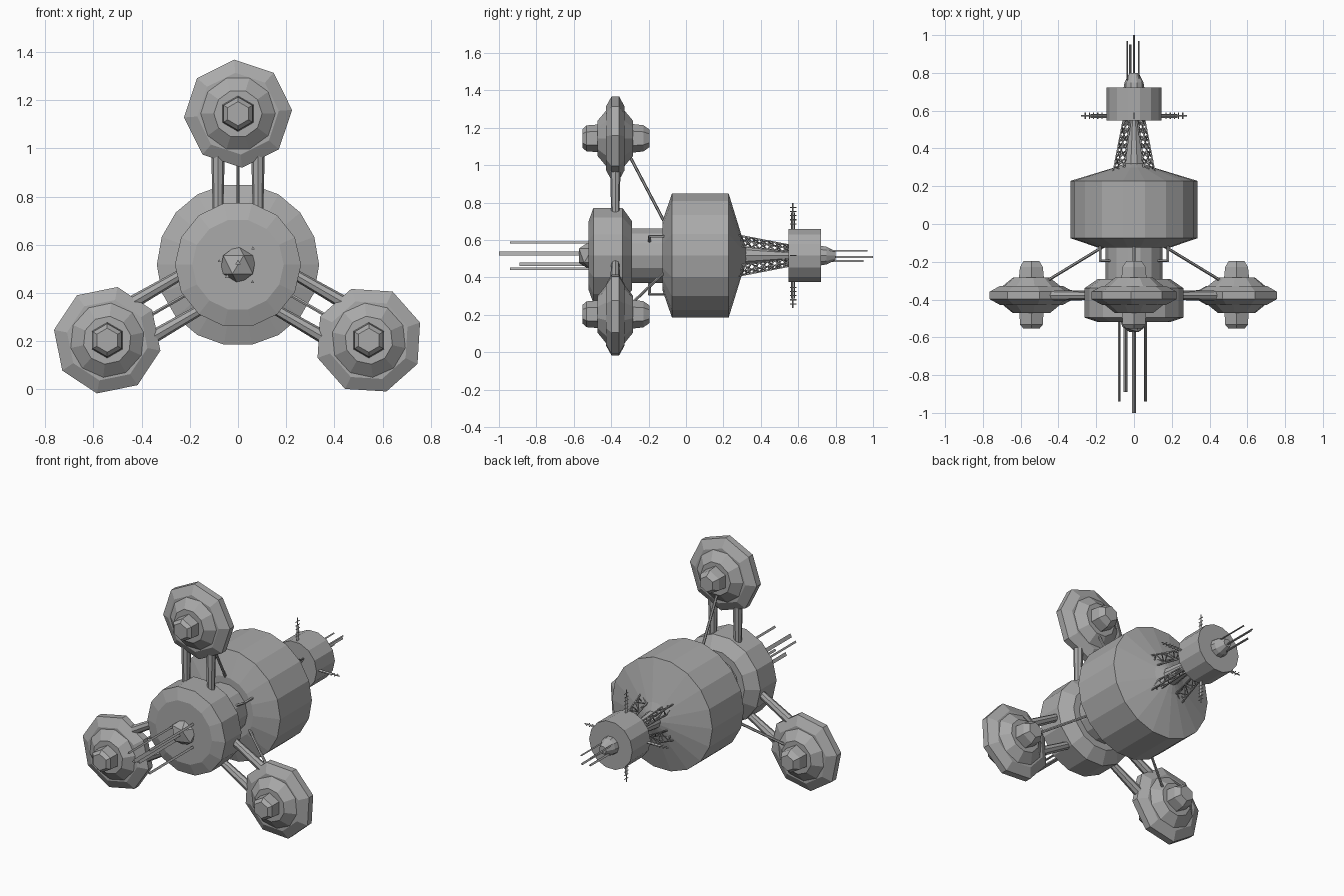
import bpy, bmesh, math
from mathutils import Matrix, Vector

cube = bpy.data.objects.get("Cube")
if cube:
    bpy.data.objects.remove(cube)

AXIS = 0.517          # height of the station's long axis
grey = bpy.data.materials.new("hull_grey")
grey.use_nodes = True
grey.diffuse_color = (0.4, 0.4, 0.4, 1)
grey.node_tree.nodes["Principled BSDF"].inputs["Base Color"].default_value = (0.4, 0.4, 0.4, 1)


def finish(name, bm, turn=0):
    """Turn a part about the long axis, lift it and link it."""
    bmesh.ops.recalc_face_normals(bm, faces=bm.faces)
    bm.transform(Matrix.Translation((0, 0, AXIS)) @ Matrix.Rotation(math.radians(turn), 4, 'Y'))
    mesh = bpy.data.meshes.new(name)
    bm.to_mesh(mesh)
    bm.free()
    mesh.materials.append(grey)
    obj = bpy.data.objects.new(name, mesh)
    bpy.context.collection.objects.link(obj)
    return obj


def lathe(bm, profile, sides, phase=0, centre=(0, 0)):
    """Closed solid from (y, radius) pairs around a line parallel to y."""
    rings = []
    for y, r in profile:
        ring = []
        for i in range(sides):
            a = math.radians(phase) + math.tau * i / sides
            ring.append(bm.verts.new((centre[0] + r * math.cos(a), y, centre[1] + r * math.sin(a))))
        rings.append(ring)
    for a, b in zip(rings, rings[1:]):
        for i in range(sides):
            j = (i + 1) % sides
            bm.faces.new((a[i], a[j], b[j], b[i]))
    bm.faces.new(rings[0])
    bm.faces.new(rings[-1])


def rod(bm, start, end, r1, r2=None, sides=4):
    start, end = Vector(start), Vector(end)
    d = end - start
    place = Matrix.Translation((start + end) / 2) @ d.to_track_quat('Z', 'Y').to_matrix().to_4x4()
    bmesh.ops.create_cone(bm, cap_ends=True, segments=sides, radius1=r1,
                          radius2=r1 if r2 is None else r2, depth=d.length, matrix=place)


def turned(name, profile, sides, phase=0):
    bm = bmesh.new()
    lathe(bm, profile, sides, phase)
    return finish(name, bm)


# Main body
turned("front_hub", [(-0.52, 0.19), (-0.495, 0.262), (-0.34, 0.262), (-0.29, 0.19)], 14)
turned("neck", [(-0.3, 0.15), (-0.1, 0.15)], 14)
turned("main_tank", [(-0.125, 0.19), (-0.075, 0.337), (0.228, 0.337), (0.3, 0.1), (0.32, 0.05)], 18)
turned("rear_spine", [(0.3, 0.055), (0.56, 0.025)], 10)
turned("rear_module", [(0.547, 0.145), (0.722, 0.145)], 14)
turned("rear_nose", [(0.72, 0.055), (0.75, 0.05), (0.8, 0.024)], 10)

bm = bmesh.new()
bmesh.ops.create_icosphere(bm, subdivisions=1, radius=0.085,
                           matrix=Matrix.Translation((0, -0.5, 0)))
finish("front_nub", bm)

# Three pods with their struts and braces
ARM = 0.627
MID = -0.378
for k, side in enumerate(("top", "right", "left")):
    turn = 120 * k
    bm = bmesh.new()
    rim = [(-0.05, 0.17), (-0.02, 0.225), (0.02, 0.225), (0.05, 0.17)]
    lathe(bm, [(MID + y, r) for y, r in rim], 8, 4, (0, ARM))
    finish(side + "_pod_rim", bm, turn)

    bm = bmesh.new()
    body = [(-0.094, 0.1), (-0.05, 0.155), (0.05, 0.155), (0.094, 0.1)]
    lathe(bm, [(MID + y, r) for y, r in body], 10, 0, (0, ARM))
    finish(side + "_pod_body", bm, turn)

    bm = bmesh.new()
    cap = [(-0.175, 0.05), (-0.155, 0.069), (-0.08, 0.075), (0.08, 0.078), (0.15, 0.07), (0.183, 0.047)]
    lathe(bm, [(MID + y, r) for y, r in cap], 6, 30, (0, ARM))
    finish(side + "_pod_core", bm, turn)

    bm = bmesh.new()
    for x in (-0.083, 0.083):
        rod(bm, (x, MID, 0.22), (x, MID, ARM - 0.13), 0.022, 0.029, 8)
    finish(side + "_pod_struts", bm, turn)

    bm = bmesh.new()
    rod(bm, (0, -0.1, 0.15), (0, -0.3, 0.53), 0.008, sides=6)
    finish(side + "_pod_brace", bm, turn)

    # Bent handle between the arms
    bm = bmesh.new()
    rod(bm, (0, -0.195, 0.14), (0, -0.195, 0.21), 0.007)
    rod(bm, (0, -0.2, 0.207), (0, -0.1, 0.207), 0.007)
    finish(side + "_handle", bm, turn + 60)

# Front and rear aerials: x, height, tip, thickness
front = [(-0.078, 0.015, -0.94, 0.007), (-0.045, -0.05, -0.89, 0.012), (0, 0.008, -1, 0.013),
         (0.06, -0.072, -0.94, 0.008), (0.062, 0.068, -0.94, 0.008)]
rear = [(-0.035, 0.025, 0.97, 0.005), (-0.02, -0.03, 0.95, 0.007),
        (0, -0.008, 1, 0.007), (0.026, 0.025, 0.97, 0.005)]
for name, aerials, base in (("front_aerials", front, -0.5), ("rear_aerials", rear, 0.72)):
    bm = bmesh.new()
    for x, z, tip, r in aerials:
        rod(bm, (x, base, z), (x, tip, z), r, sides=3)
    finish(name, bm)

# Cross aerials with short rungs on the rear module
for k in range(4):
    bm = bmesh.new()
    for y in (0.565, 0.58):
        rod(bm, (0, y, 0.12), (0, y, 0.23), 0.003)
    rod(bm, (0, 0.572, 0.12), (0, 0.572, 0.28), 0.004)
    for i in range(5):
        z = 0.17 + 0.022 * i
        rod(bm, (0, 0.555, z), (0, 0.59, z), 0.003)
    finish("cross_aerial", bm, 90 * k)

# Four lattice booms joining tank and rear module
for k in range(4):
    bm = bmesh.new()
    rails = []
    for x, z0, z1 in ((-0.025, 0.1, 0.04), (0.025, 0.1, 0.04), (0, 0.158, 0.08)):
        a, b = Vector((x, 0.27, z0)), Vector((x * 0.6, 0.555, z1))
        rod(bm, a, b, 0.0045)
        rails.append([a.lerp(b, i / 7) for i in range(8)])
    for i in range(7):
        for p, q in ((0, 1), (1, 2), (2, 0)):
            if i % 2:
                p, q = q, p
            rod(bm, rails[p][i], rails[q][i + 1], 0.0035)
    finish("lattice_boom", bm, 45 + 90 * k)
